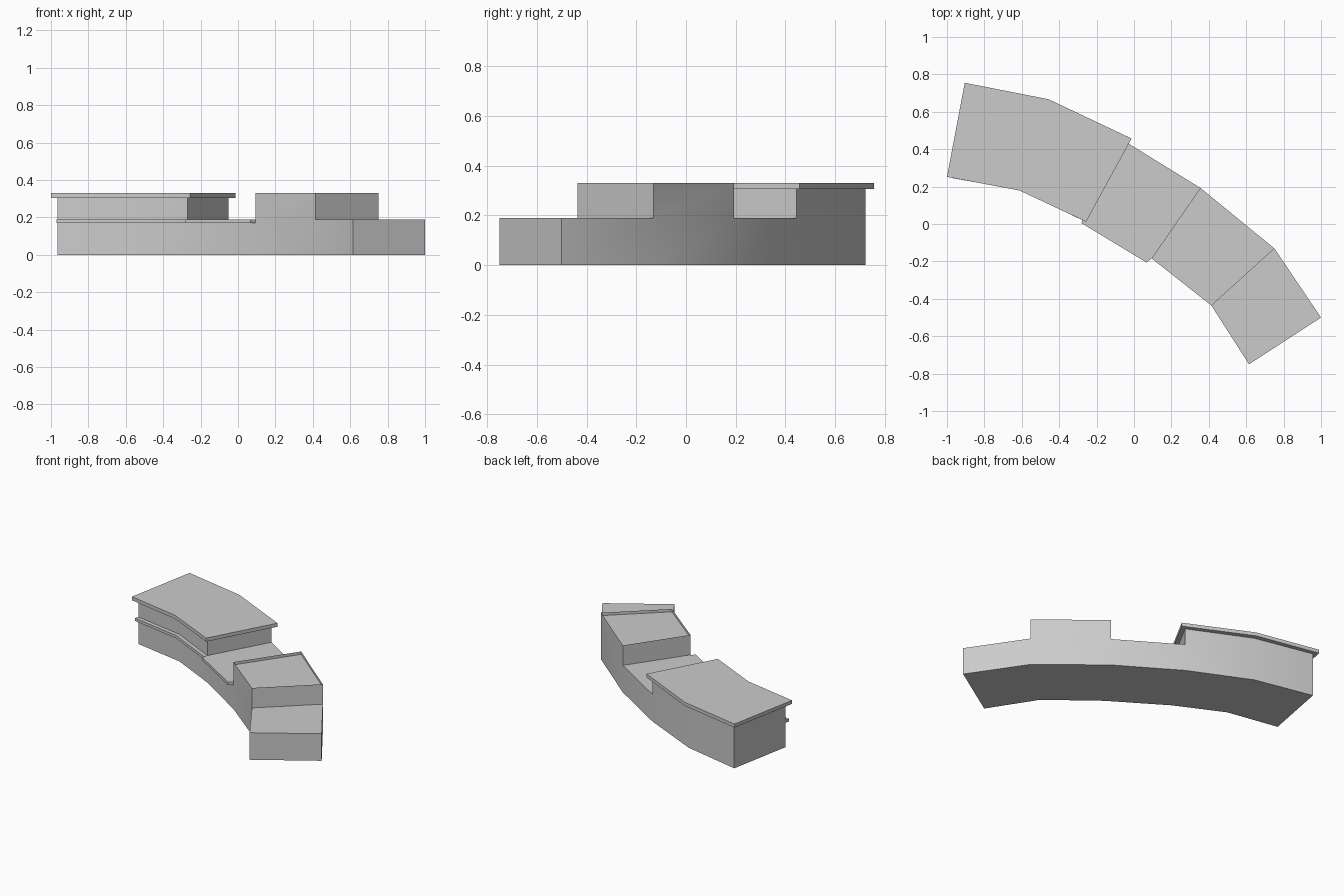
import bpy, bmesh, math

if "Cube" in bpy.data.objects:
    bpy.data.objects.remove(bpy.data.objects["Cube"])

MID = 0.19   # counter level shared by the whole curved base


def curved_strip(name, front, back, z0, heights, split=None, recess=None):
    """Solid following paired front/back points, with one top height per segment."""
    bm = bmesh.new()
    cache = {}

    def v(p, z):
        key = (p[0], p[1], z)
        if key not in cache:
            cache[key] = bm.verts.new(key)
        return cache[key]

    def wall(a, b, lo, hi):
        levels = [lo] + ([split] if split and lo < split < hi else []) + [hi]
        for l, h in zip(levels, levels[1:]):
            bm.faces.new((v(a, l), v(b, l), v(b, h), v(a, h)))

    tops = []
    n = len(heights)
    for i, h in enumerate(heights):
        f0, f1, b0, b1 = front[i], front[i + 1], back[i], back[i + 1]
        tops.append(bm.faces.new((v(f0, h), v(f1, h), v(b1, h), v(b0, h))))
        bm.faces.new((v(f0, z0), v(b0, z0), v(b1, z0), v(f1, z0)))
        wall(f0, f1, z0, h)
        wall(b1, b0, z0, h)
        if i < n - 1 and heights[i + 1] < h:      # step down ahead
            wall(f1, b1, heights[i + 1], h)
        if i > 0 and heights[i - 1] < h:          # step up from behind
            wall(b0, f0, heights[i - 1], h)
    wall(back[0], front[0], z0, heights[0])
    wall(front[n], back[n], z0, heights[-1])
    if recess is not None:
        face = tops[recess]
        bmesh.ops.inset_region(bm, faces=[face], thickness=0.02)
        inner = bmesh.ops.extrude_discrete_faces(bm, faces=[face])["faces"][0]
        bmesh.ops.translate(bm, verts=inner.verts, vec=(0, 0, -0.02))
    bmesh.ops.recalc_face_normals(bm, faces=bm.faces)
    me = bpy.data.meshes.new(name)
    bm.to_mesh(me)
    bm.free()
    ob = bpy.data.objects.new(name, me)
    bpy.context.collection.objects.link(ob)
    bpy.ops.object.select_all(action='DESELECT')
    ob.select_set(True)
    bpy.context.view_layer.objects.active = ob
    bpy.ops.object.shade_smooth_by_angle(angle=math.radians(30))
    return ob


# Curved counter body: tall left cabinet, low gap, raised block with recessed top, low tail
front = [(-0.965, 0.272), (-0.60, 0.207), (-0.271, 0.047),
         (0.094, -0.184), (0.414, -0.436), (0.615, -0.75)]
back = [(-0.88, 0.722), (-0.467, 0.635), (-0.052, 0.444),
        (0.355, 0.193), (0.751, -0.131), (1.0, -0.50)]
curved_strip("counter_body", front, back, 0, [0.305, 0.305, MID, 0.33, MID],
             split=MID, recess=3)

# Overhanging top board on the left cabinet
curved_strip("counter_top",
             [(-1.0, 0.252), (-0.612, 0.179), (-0.256, 0.012)],
             [(-0.905, 0.755), (-0.457, 0.667), (-0.013, 0.457)],
             0.305, [0.33, 0.33])

# Narrow ledge along the front of the left cabinet
curved_strip("front_ledge",
             [(-0.97, 0.245), (-0.606, 0.18), (-0.28, 0.022)],
             front[:3], 0.17, [MID, MID])

# Wider lip along the front of the low gap
curved_strip("gap_ledge", [(-0.28, 0.004), (0.067, -0.206)],
             [(-0.271, 0.047), (0.094, -0.184)], 0.17, [MID])
